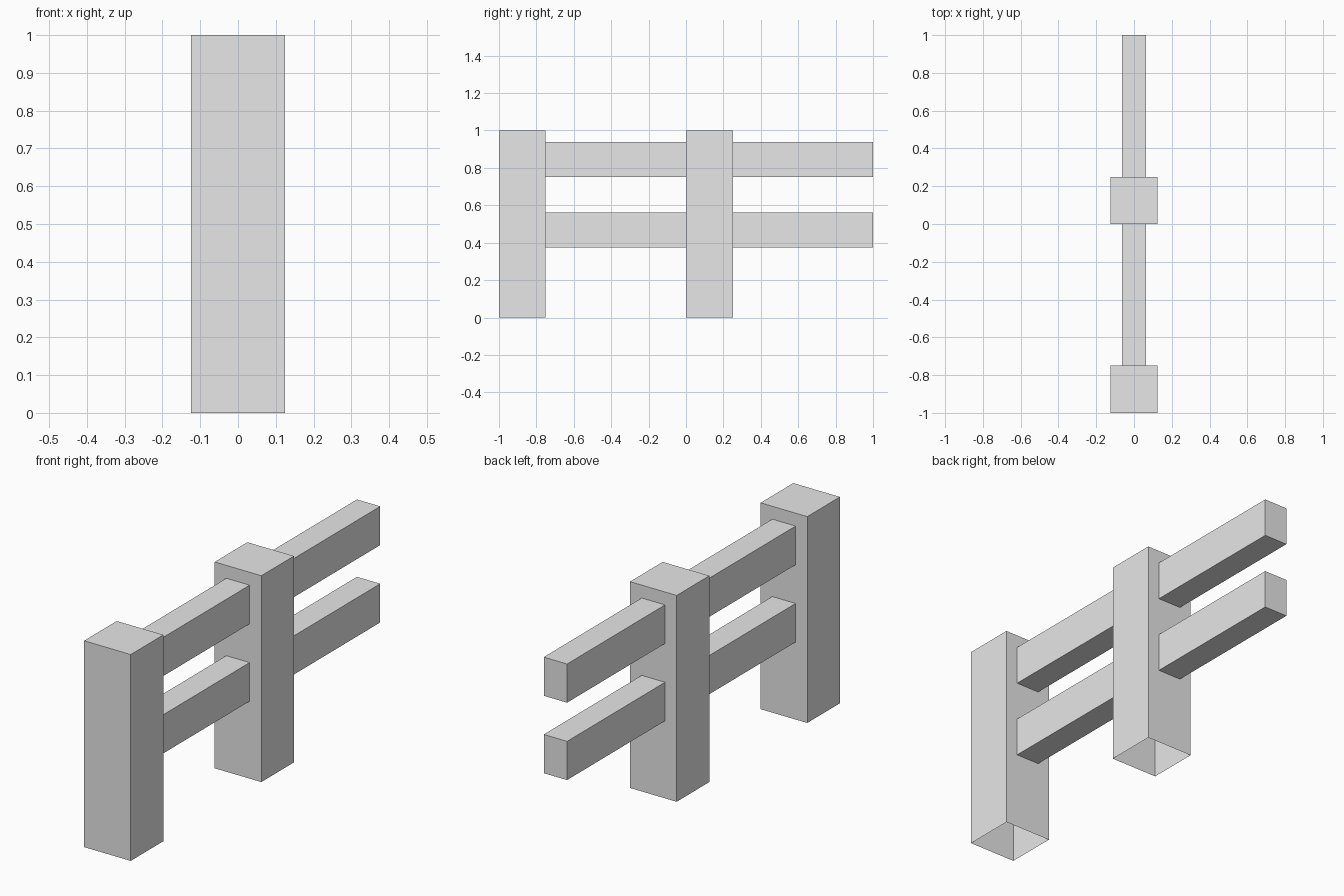
import bpy
import bmesh

if "Cube" in bpy.data.objects:
    bpy.data.objects.remove(bpy.data.objects["Cube"], do_unlink=True)

# Single plain grey
GREY = (0.8, 0.8, 0.8, 1.0)
grey = bpy.data.materials.new("plain_grey")
grey.use_nodes = True
grey.diffuse_color = GREY
grey.node_tree.nodes["Principled BSDF"].inputs["Base Color"].default_value = GREY


def box(name, low, high, is_open):
    """Flat-sided box between two corners; faces passing is_open(normal) are left off."""
    bm = bmesh.new()
    bmesh.ops.create_cube(bm, size=1)
    for v in bm.verts:
        v.co = [h if c > 0 else l for c, l, h in zip(v.co, low, high)]
    bm.normal_update()
    unwanted = [f for f in bm.faces if is_open(f.normal)]
    bmesh.ops.delete(bm, geom=unwanted, context="FACES_ONLY")
    mesh = bpy.data.meshes.new(name)
    bm.to_mesh(mesh)
    bm.free()
    mesh.materials.append(grey)
    obj = bpy.data.objects.new(name, mesh)
    bpy.context.collection.objects.link(obj)
    return obj


POST = 0.25          # post width
SPAN = 1.0           # distance from post to post
RAIL_HALF = 0.0625   # half the rail thickness
RAIL_HEIGHT = 0.1875

for section, start in (("front", -1.0), ("back", 0.0)):
    # Post, open underneath
    box(section + "_post", (-POST / 2, start, 0), (POST / 2, start + POST, 1),
        lambda n: n.z < -0.5)
    # Two rails running back from the post, open where they meet it
    for level, bottom in (("lower", 0.375), ("upper", 0.75)):
        box(f"{section}_{level}_rail",
            (-RAIL_HALF, start + POST, bottom),
            (RAIL_HALF, start + SPAN, bottom + RAIL_HEIGHT),
            lambda n: n.y < -0.5)
